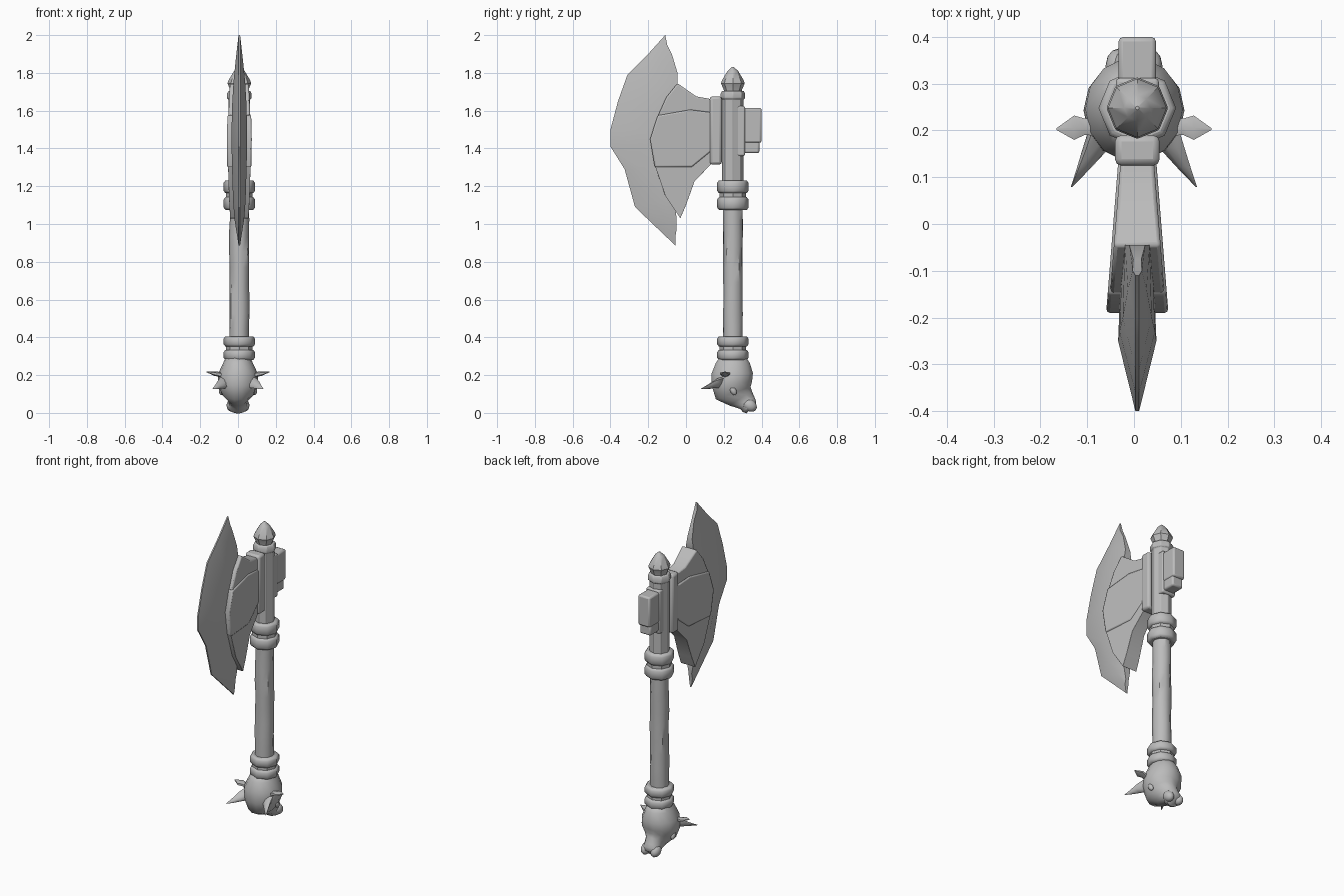
import bpy, bmesh, math, random
from mathutils import Vector, Matrix

random.seed(4)
if "Cube" in bpy.data.objects:
    bpy.data.objects.remove(bpy.data.objects["Cube"], do_unlink=True)

stone = bpy.data.materials.new("plain_grey")
stone.use_nodes = True
GREY = (0.5, 0.5, 0.5, 1)
stone.diffuse_color = GREY
stone.node_tree.nodes["Principled BSDF"].inputs["Base Color"].default_value = GREY
CX, CY = 0.007, 0.248  # handle axis


def finish(name, bm, bevel=0, angle=40):
    bmesh.ops.recalc_face_normals(bm, faces=bm.faces)
    mesh = bpy.data.meshes.new(name)
    bm.to_mesh(mesh)
    bm.free()
    obj = bpy.data.objects.new(name, mesh)
    bpy.context.collection.objects.link(obj)
    mesh.materials.append(stone)
    bpy.ops.object.select_all(action="DESELECT")
    obj.select_set(True)
    bpy.context.view_layer.objects.active = obj
    bpy.ops.object.shade_smooth_by_angle(angle=math.radians(angle))
    if bevel:
        mod = obj.modifiers.new("soft_edges", "BEVEL")
        mod.width, mod.segments = bevel, 2
        mod.limit_method, mod.angle_limit = "ANGLE", math.radians(35)
    return obj


def loft(name, rings, sides=8, jitter=0, bevel=0, angle=40, turn=0):
    """Skin rings of (centre, x radius, y radius, tilt about x, tilt about y)."""
    bm = bmesh.new()
    loops = []
    for centre, rx, ry, tx, ty in rings:
        rot = Matrix.Rotation(ty, 3, "Y") @ Matrix.Rotation(tx, 3, "X")
        loop = []
        for i in range(sides):
            a = math.tau * i / sides + turn
            k = 1 + random.uniform(-jitter, jitter)
            p = Vector((rx * k * math.cos(a), ry * k * math.sin(a), 0))
            loop.append(bm.verts.new(Vector(centre) + rot @ p))
        loops.append(loop)
    for a, b in zip(loops, loops[1:]):
        for i in range(sides):
            j = (i + 1) % sides
            bm.faces.new((a[i], a[j], b[j], b[i]))
    bm.faces.new(loops[0])
    bm.faces.new(loops[-1])
    return finish(name, bm, bevel, angle)


def turned(name, profile, **kw):
    """Shape turned round the handle axis from (radius, z) pairs."""
    return loft(name, [((CX, CY, z), r, r, 0, 0) for r, z in profile], **kw)


def slab(name, rows, bevel=0, angle=40):
    """Two-sided plate; rows are equal-length lists of (y, z, half thickness)."""
    bm = bmesh.new()
    skins = [[[bm.verts.new((CX + s * t, y, z)) for y, z, t in row] for row in rows]
             for s in (1, -1)]
    n, m = len(rows), len(rows[0])
    for g in skins:
        for i in range(n - 1):
            for j in range(m - 1):
                bm.faces.new((g[i][j], g[i][j + 1], g[i + 1][j + 1], g[i + 1][j]))
    rim = [(0, j) for j in range(m)] + [(i, m - 1) for i in range(1, n)]
    rim += [(n - 1, j) for j in range(m - 2, -1, -1)] + [(i, 0) for i in range(n - 2, 0, -1)]
    for (a, b), (c, d) in zip(rim, rim[1:] + rim[:1]):
        bm.faces.new((skins[0][a][b], skins[0][c][d], skins[1][c][d], skins[1][a][b]))
    return finish(name, bm, bevel, angle)


def box(name, x, y, z, bevel=0.01):
    bm = bmesh.new()
    bmesh.ops.create_cube(bm, size=1)
    for v in bm.verts:
        v.co = Vector([lo + (c + 0.5) * (hi - lo) for c, (lo, hi) in zip(v.co, (x, y, z))])
    return finish(name, bm, bevel)


# Handle, slightly uneven, and the socket that carries the head
turned("grip", [(0.053, 0.28 + i * 0.082) for i in range(11)], sides=10, jitter=0.05)
turned("head_socket", [(0.057, 1.08), (0.057, 1.66), (0.066, 1.665), (0.066, 1.69),
                       (0.058, 1.705)], bevel=0.004)

# Paired collars at both ends of the grip
for name, z in (("upper", 1.075), ("lower", 0.28)):
    h = 0.155 if name == "upper" else 0.125
    turned(name + "_collar_core", [(0.07, z), (0.07, z + h)])
    for side, base in (("bottom", z), ("top", z + h * 0.57)):
        turned(f"{name}_collar_{side}", [(0.074, base), (0.083, base + 0.012),
               (0.083, base + h * 0.43 - 0.012), (0.074, base + h * 0.43)], angle=60)

# Pointed finial
turned("finial", [(0.045, 1.69), (0.048, 1.71), (0.063, 1.745), (0.058, 1.76),
                  (0.028, 1.81), (0.004, 1.832)], angle=35)

# Blade: cutting edge, thick middle ridge, rear edge
edge = [(-.11, 2.0), (-.2, 1.9), (-.31, 1.79), (-.36, 1.65), (-.4, 1.5),
        (-.4, 1.41), (-.325, 1.29), (-.27, 1.09), (-.16, .985), (-.055, .885)]
ridge = [(-.1, 1.95, .01), (-.14, 1.86, .02), (-.2, 1.75, .031), (-.23, 1.63, .038), (-.25, 1.5, .041),
         (-.25, 1.41, .041), (-.22, 1.28, .038), (-.17, 1.12, .033), (-.1, 1.02, .025), (-.055, .94, .012)]
rear = [(-.075, 1.9), (-.045, 1.8), (-.045, 1.74), (-.08, 1.62), (-.1, 1.5),
        (-.1, 1.41), (-.09, 1.28), (-.06, 1.12), (-.05, 1.03), (-.05, .97)]
slab("blade", [[(y, z, .004) for y, z in edge], ridge,
               [(y, z, r[2] * 0.85) for (y, z), r in zip(rear, ridge)]], angle=30)

# Three overlapping cheek panels, flaring towards the blade
panels = {
    "upper": (0, [[(-.045, 1.745), (.055, 1.675), (.14, 1.66)],
                  [(-.105, 1.67), (.05, 1.64), (.14, 1.63)],
                  [(-.15, 1.57), (.02, 1.6), (.14, 1.585)]]),
    "middle": (.005, [[(-.15, 1.575), (.02, 1.605), (.14, 1.59)],
                      [(-.19, 1.45), (0, 1.46), (.14, 1.47)],
                      [(-.165, 1.3), (-.08, 1.325), (.03, 1.3), (.14, 1.39)]]),
    "lower": (0, [[(-.165, 1.31), (.03, 1.31), (.14, 1.4)],
                  [(-.11, 1.15), (.02, 1.2), (.14, 1.325)],
                  [(-.03, 1.03), (0, 1.1), (.045, 1.225)]]),
}
panels["middle"][1][2].pop(1)
for name, (lift, rows) in panels.items():
    slab(name + "_cheek", [[(y, z, .036 + lift + .08 * (.13 - y)) for y, z in r] for r in rows], 0.008)

# Clamp before the socket and stepped hammer block behind it
box("clamp", (CX - .048, CX + .048), (.125, .19), (1.315, 1.675), 0.014)
box("hammer_upper", (CX - .04, CX + .04), (.27, .4), (1.43, 1.615))
box("hammer_lower", (CX - .037, CX + .037), (.27, .388), (1.375, 1.44))
box("hammer_mount", (CX - .046, CX + .046), (.26, .312), (1.36, 1.625), 0.008)

# Beast head pommel with the snout pointing down and back
loft("beast_head", [((0, .248, .295), .065, .07, 0, 0), ((0, .248, .265), .078, .092, 0, 0),
                    ((0, .245, .21), .104, .112, 0, 0), ((0, .243, .155), .108, .11, .1, 0),
                    ((0, .25, .105), .088, .1, .35, 0), ((0, .29, .078), .056, .072, .6, 0),
                    ((0, .325, .052), .05, .05, .7, 0), ((0, .335, .035), .057, .047, .7, 0),
                    ((0, .345, .02), .045, .035, .7, 0)], sides=14, angle=60)


def ball(name, centre, radii, tilt):
    bm = bmesh.new()
    bmesh.ops.create_uvsphere(bm, u_segments=12, v_segments=8, radius=1)
    m = Matrix.Translation(centre) @ Matrix.Rotation(tilt, 4, "X") @ Matrix.Diagonal((*radii, 1))
    bmesh.ops.transform(bm, matrix=m, verts=bm.verts)
    finish(name, bm, angle=60)


# Horns, ears, eyes and nostrils on each side of the head
for side, s in (("left", 1), ("right", -1)):
    loft(side + "_horn", [((s * .06, .2, .165), .042, .036, 1.1, -s * .5),
                          ((s * .085, .155, .155), .029, .026, 1.2, -s * .5),
                          ((s * .108, .118, .14), .016, .014, 1.2, -s * .5),
                          ((s * .133, .08, .127), .002, .002, 1.2, -s * .5)], sides=7, angle=60)
    turn = s * math.pi / 2
    loft(side + "_ear", [((s * .07, .21, .195), .016, .026, 0, turn),
                         ((s * .105, .208, .205), .013, .02, 0, turn),
                         ((s * .128, .206, .208), .011, .03, 0, turn),
                         ((s * .166, .203, .217), .002, .002, 0, turn)], sides=6, angle=60)
    ball(side + "_eye", (s * .088, .25, .118), (.014, .016, .026), .5)
    ball(side + "_nostril", (s * .033, .338, .04), (.028, .04, .031), -.6)
